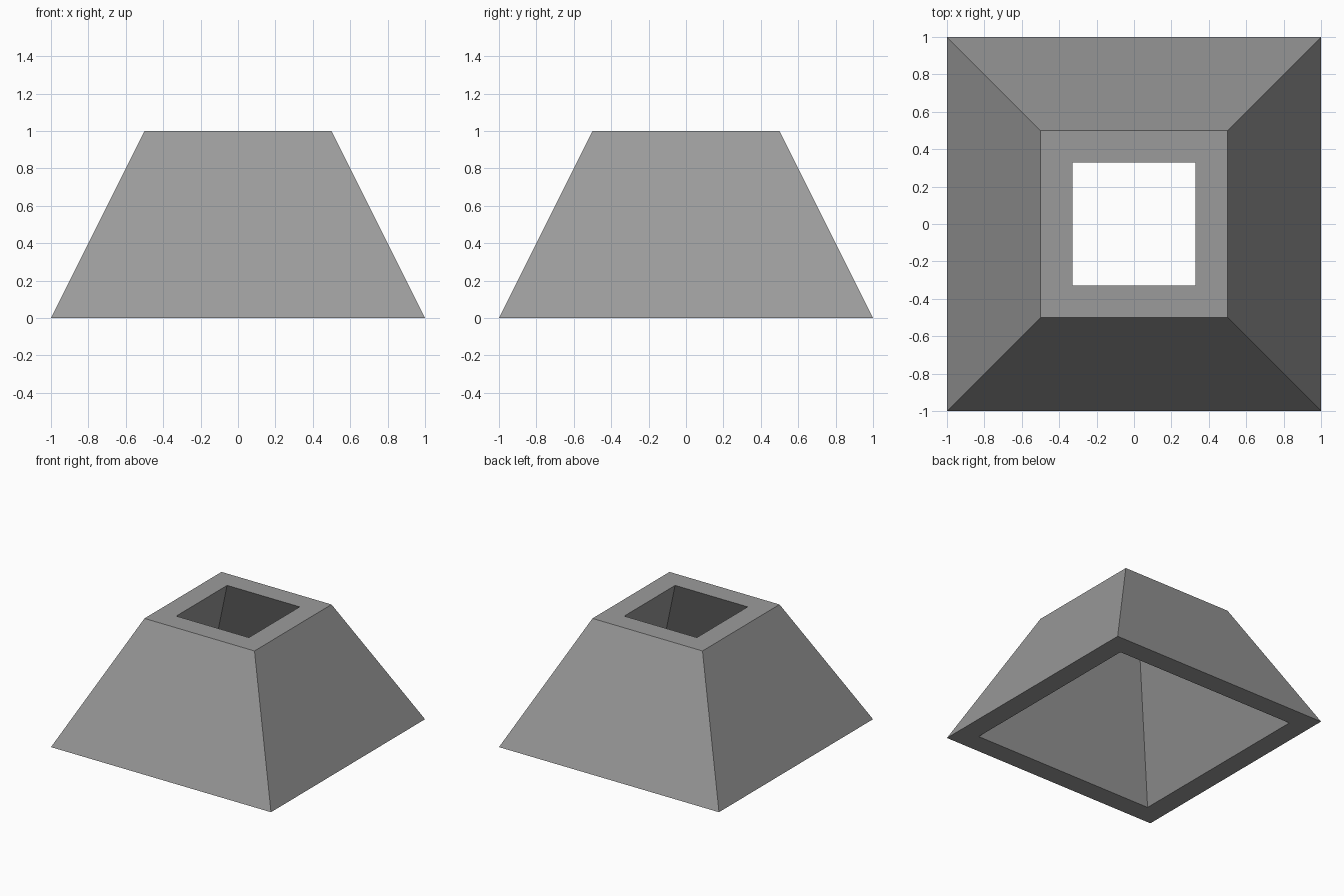
import bpy
import bmesh

cube = bpy.data.objects.get("Cube")
if cube:
    bpy.data.objects.remove(cube, do_unlink=True)

# Plain grey
grey = bpy.data.materials.new("grey")
grey.use_nodes = True
colour = (0.33, 0.33, 0.33, 1)
grey.diffuse_color = colour
grey.node_tree.nodes["Principled BSDF"].inputs["Base Color"].default_value = colour

BASE, TOP, HEIGHT, WALL = 1.0, 0.5, 1.0, 0.17


def square_ring(bm, half, z):
    return [bm.verts.new((sx * half, sy * half, z))
            for sx, sy in ((-1, -1), (1, -1), (1, 1), (-1, 1))]


# Hollow tapered shell: outer wall, top rim, inner wall, bottom rim
bm = bmesh.new()
rings = [square_ring(bm, half, z) for half, z in (
    (BASE, 0), (TOP, HEIGHT), (TOP - WALL, HEIGHT), (BASE - WALL, 0))]
for i, ring in enumerate(rings):
    following = rings[(i + 1) % len(rings)]
    for j in range(4):
        k = (j + 1) % 4
        bm.faces.new((ring[j], ring[k], following[k], following[j]))
bmesh.ops.recalc_face_normals(bm, faces=bm.faces)

mesh = bpy.data.meshes.new("tapered_shell")
bm.to_mesh(mesh)
bm.free()
mesh.materials.append(grey)
shell = bpy.data.objects.new("tapered_shell", mesh)
bpy.context.collection.objects.link(shell)
